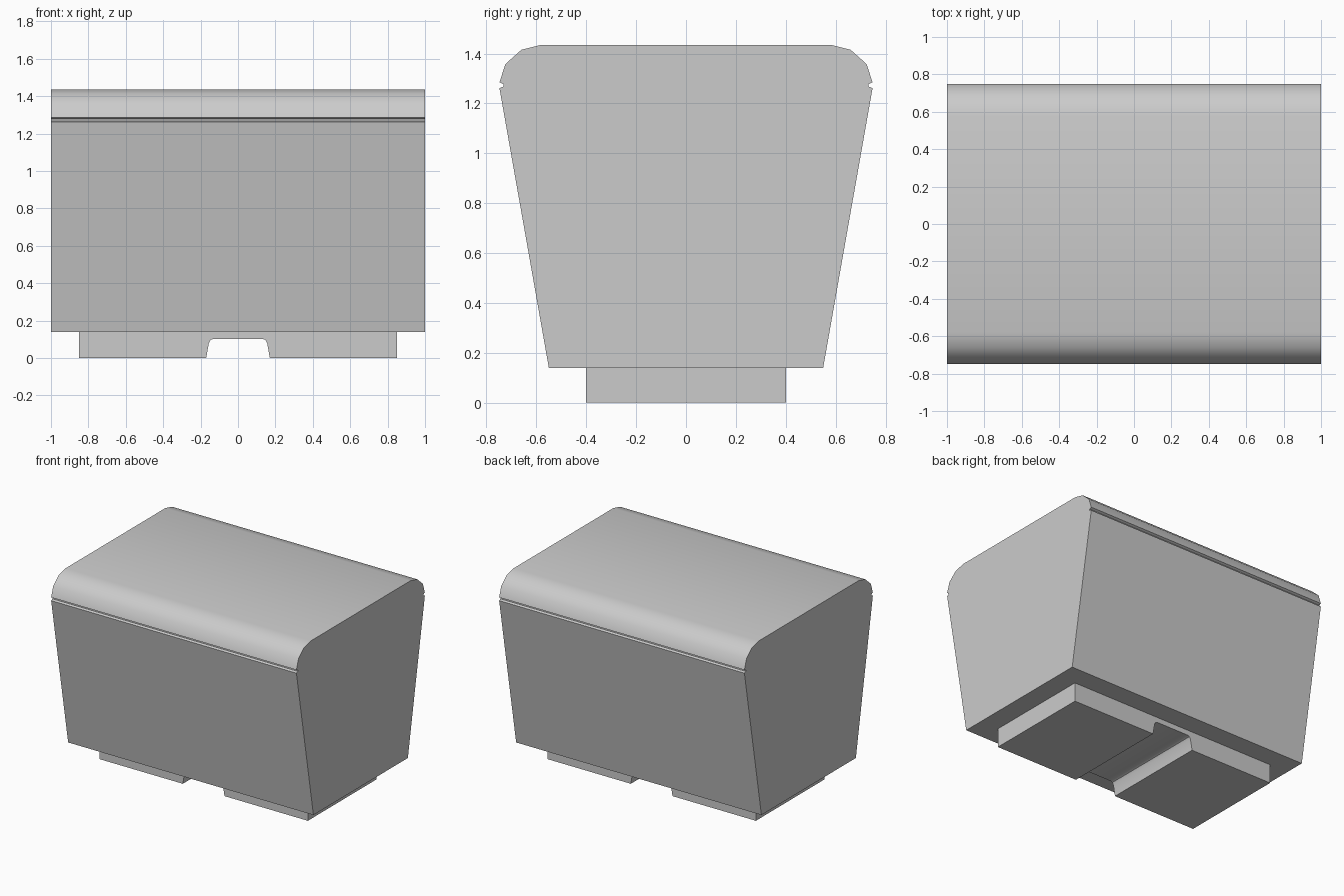
import bpy, bmesh, math
from mathutils import Vector

if "Cube" in bpy.data.objects:
    bpy.data.objects.remove(bpy.data.objects["Cube"])


def extrude_profile(name, half, to_point, depth):
    """Mirror a half profile, then extrude it symmetrically by depth."""
    outline = half + [(-a, b) for a, b in reversed(half)]
    bm = bmesh.new()
    face = bm.faces.new([bm.verts.new(to_point(a, b)) for a, b in outline])
    ext = bmesh.ops.extrude_face_region(bm, geom=[face])
    moved = [g for g in ext["geom"] if isinstance(g, bmesh.types.BMVert)]
    bmesh.ops.translate(bm, verts=moved, vec=Vector(depth))
    bmesh.ops.recalc_face_normals(bm, faces=bm.faces[:])
    mesh = bpy.data.meshes.new(name)
    bm.to_mesh(mesh)
    bm.free()
    obj = bpy.data.objects.new(name, mesh)
    bpy.context.collection.objects.link(obj)
    bpy.ops.object.select_all(action='DESELECT')
    obj.select_set(True)
    bpy.context.view_layer.objects.active = obj
    bpy.ops.object.shade_smooth_by_angle(angle=math.radians(35))
    return obj


# Tapered box with a seam groove below the rounded lid (y, z)
box_half = [(0.55, 0.14), (0.748, 1.261), (0.732, 1.268), (0.732, 1.277),
            (0.748, 1.285), (0.724, 1.358), (0.66, 1.415), (0.58, 1.435)]
extrude_profile("lidded_box", box_half, lambda y, z: (-1, y, z), (2, 0, 0))

# Foot plinth with a rounded channel through its underside (x, z)
foot_half = [(0.133, 0.102), (0.147, 0.096), (0.156, 0.08), (0.17, 0),
             (0.85, 0), (0.85, 0.14)]
extrude_profile("foot_plinth", foot_half, lambda x, z: (x, -0.4, z), (0, 0.8, 0))
